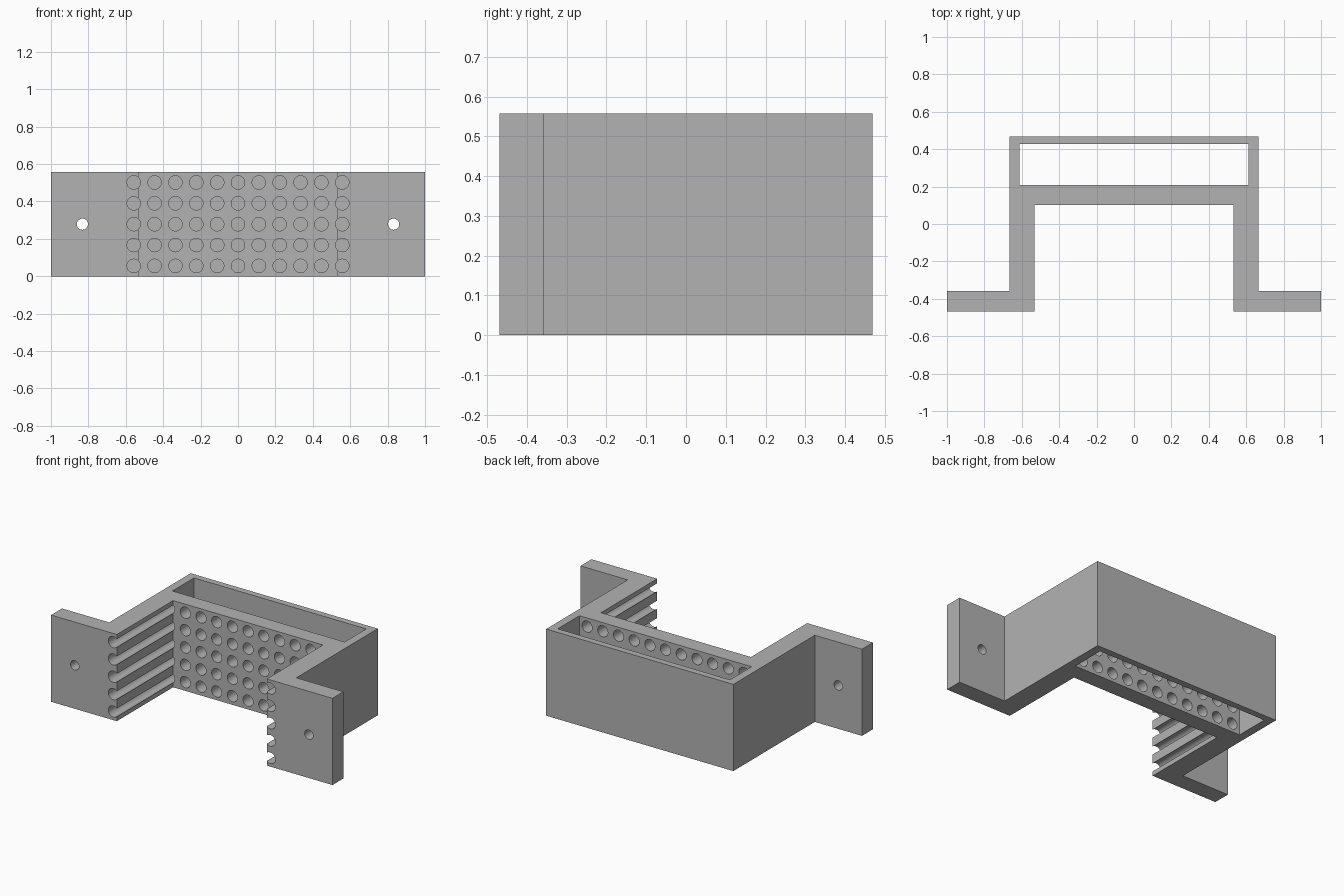
import bpy, bmesh, math
from mathutils import Matrix

cube = bpy.data.objects.get("Cube")
if cube:
    bpy.data.objects.remove(cube, do_unlink=True)

HEIGHT = 0.557
MID = HEIGHT / 2
PITCH = 0.1115

grey = bpy.data.materials.new("plain grey")
grey.use_nodes = True
grey.diffuse_color = (0.45, 0.45, 0.45, 1)
grey.node_tree.nodes["Principled BSDF"].inputs["Base Color"].default_value = grey.diffuse_color


def make_object(name, bm):
    bmesh.ops.recalc_face_normals(bm, faces=bm.faces)
    mesh = bpy.data.meshes.new(name)
    bm.to_mesh(mesh)
    bm.free()
    mesh.materials.append(grey)
    obj = bpy.data.objects.new(name, mesh)
    bpy.context.collection.objects.link(obj)
    return obj


def extruded(name, outline, bottom, top):
    bm = bmesh.new()
    face = bm.faces.new([bm.verts.new((x, y, bottom)) for x, y in outline])
    side = bmesh.ops.extrude_face_region(bm, geom=[face])["geom"]
    verts = [v for v in side if isinstance(v, bmesh.types.BMVert)]
    bmesh.ops.translate(bm, verts=verts, vec=(0, 0, top - bottom))
    return make_object(name, bm)


def drills(name, centres, radius, start, end):
    """Round cutters running along y."""
    bm = bmesh.new()
    for x, z in centres:
        place = Matrix.Translation((x, (start + end) / 2, z)) @ Matrix.Rotation(math.pi / 2, 4, "X")
        bmesh.ops.create_cone(bm, cap_ends=True, segments=32, radius1=radius,
                              radius2=radius, depth=end - start, matrix=place)
    return make_object(name, bm)


def cut(target, cutter):
    cutter.hide_render = True
    mod = target.modifiers.new(cutter.name, "BOOLEAN")
    mod.operation = "DIFFERENCE"
    mod.solver = "EXACT"
    mod.object = cutter
    bpy.context.view_layer.objects.active = target
    bpy.ops.object.modifier_apply(modifier=mod.name)
    bpy.data.objects.remove(cutter, do_unlink=True)


# Bracket body: mirrored half outline with side arms and mounting flanges
half = [(0.533, 0.102), (0.533, -0.469), (1, -0.469), (1, -0.358),
        (0.665, -0.358), (0.665, 0.469)]
outline = half + [(-x, y) for x, y in reversed(half)]
bracket = extruded("bracket", outline, 0, HEIGHT)

# Open slot through the rear, from top to bottom
slot = [(-0.612, 0.208), (0.612, 0.208), (0.612, 0.428), (-0.612, 0.428)]
cut(bracket, extruded("slot_cutter", slot, -0.1, HEIGHT + 0.1))

# Vent grid; the outer columns also groove the arms
grid = [(i * PITCH, MID + j * PITCH) for i in range(-5, 6) for j in range(-2, 3)]
cut(bracket, drills("vent_cutter", grid, 0.036, -0.6, 0.3))

# Screw holes in the flanges
cut(bracket, drills("screw_cutter", [(-0.832, MID), (0.832, MID)], 0.03, -0.6, -0.2))

# Smooth bores, crisp edges
bpy.ops.object.select_all(action="DESELECT")
bracket.select_set(True)
bpy.context.view_layer.objects.active = bracket
bpy.ops.object.shade_smooth_by_angle(angle=math.radians(30))
